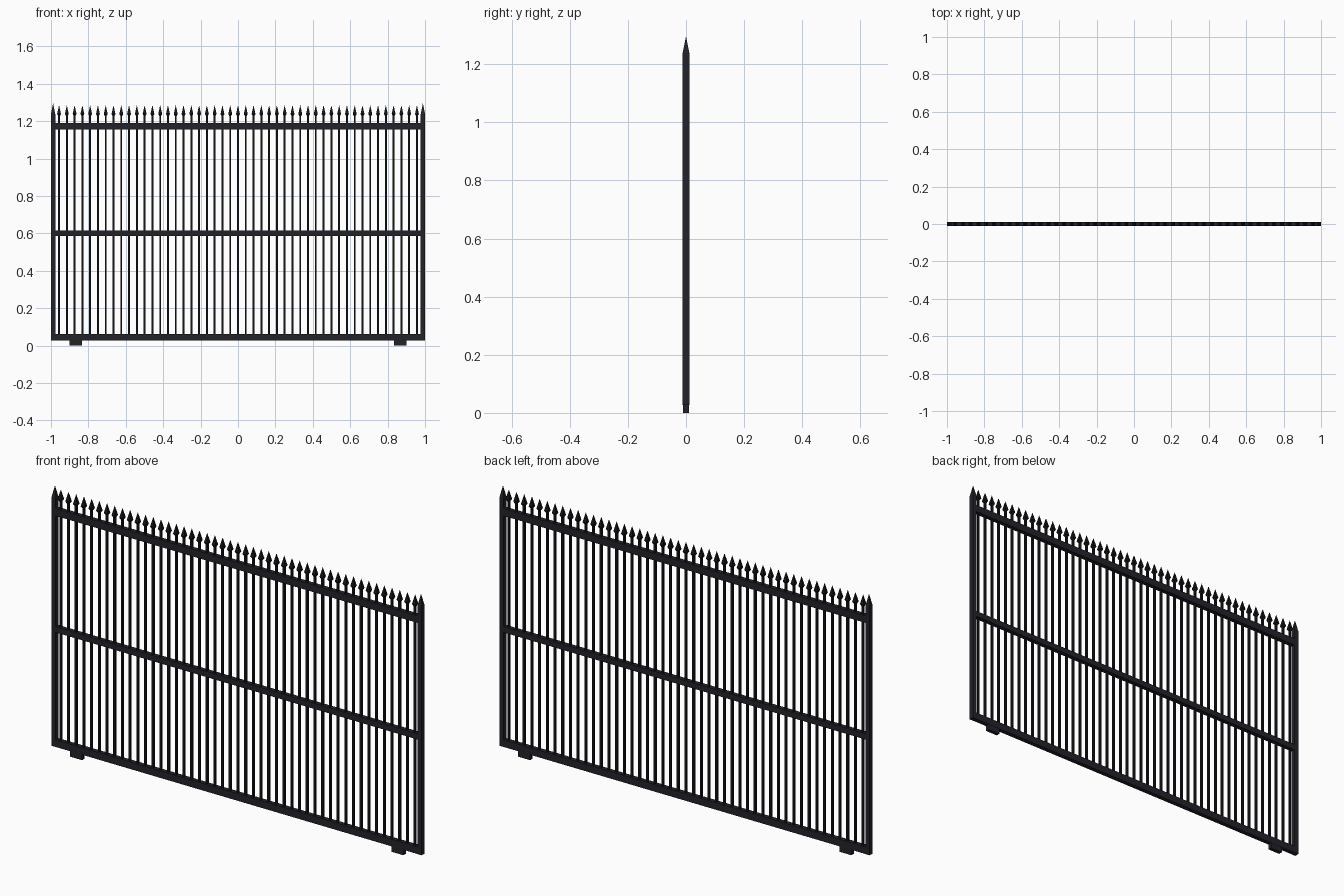
import bpy
import bmesh

cube = bpy.data.objects.get("Cube")
if cube:
    bpy.data.objects.remove(cube, do_unlink=True)


def material(name, rgb):
    m = bpy.data.materials.new(name)
    m.use_nodes = True
    color = (*rgb, 1)
    m.diffuse_color = color
    m.node_tree.nodes["Principled BSDF"].inputs["Base Color"].default_value = color
    return m


frame_mat = material("charcoal frame", (0.016, 0.016, 0.023))
bar_mat = material("black iron", (0.008, 0.008, 0.011))


def square_column(bm, x, sections):
    """Loft square sections (half width, z); zero width closes to a point."""
    rings = []
    for h, z in sections:
        if h == 0:
            rings.append([bm.verts.new((x, 0, z))])
        else:
            rings.append([bm.verts.new((x + sx * h, sy * h, z))
                          for sx, sy in ((-1, -1), (1, -1), (1, 1), (-1, 1))])
    bm.faces.new(rings[0][::-1])
    for low, high in zip(rings, rings[1:]):
        for i in range(4):
            j = (i + 1) % 4
            if len(high) == 1:
                bm.faces.new((low[i], low[j], high[0]))
            else:
                bm.faces.new((low[i], low[j], high[j], high[i]))


def columns(name, xs, sections, mat):
    bm = bmesh.new()
    for x in xs:
        square_column(bm, x, sections)
    mesh = bpy.data.meshes.new(name)
    bm.to_mesh(mesh)
    bm.free()
    mesh.materials.append(mat)
    obj = bpy.data.objects.new(name, mesh)
    bpy.context.collection.objects.link(obj)


def box(name, x0, x1, half_y, z0, z1, mat):
    bpy.ops.mesh.primitive_cube_add(size=1, location=((x0 + x1) / 2, 0, (z0 + z1) / 2))
    obj = bpy.context.object
    obj.name = name
    obj.scale = (x1 - x0, 2 * half_y, z1 - z0)
    obj.data.materials.append(mat)


# End posts with pointed caps
POST = 0.0115
for side, sign in (("left", 1), ("right", -1)):
    columns(side + "_post", [sign * (1 - POST)],
            [(POST, 0.027), (POST, 1.238), (0, 1.297)], frame_mat)
    # Feet under the bottom rail
    a, b = sorted((sign * 0.835, sign * 0.9))
    box(side + "_foot", a, b, 0.01, 0, 0.03, frame_mat)

# Horizontal rails
inner = 1 - 2 * POST
for name, z0, z1 in (("bottom_rail", 0.027, 0.062),
                     ("middle_rail", 0.586, 0.614),
                     ("top_rail", 1.155, 1.19)):
    box(name, -inner, inner, 0.011, z0, z1, frame_mat)

# Thin bars and their spear heads
bar_xs = [i * 0.0416 for i in range(-23, 24)]
columns("bars", bar_xs, [(0.005, 0.05), (0.005, 1.235)], bar_mat)
columns("spear_heads", bar_xs, [(0.005, 1.228), (0.0105, 1.238), (0, 1.285)], bar_mat)
